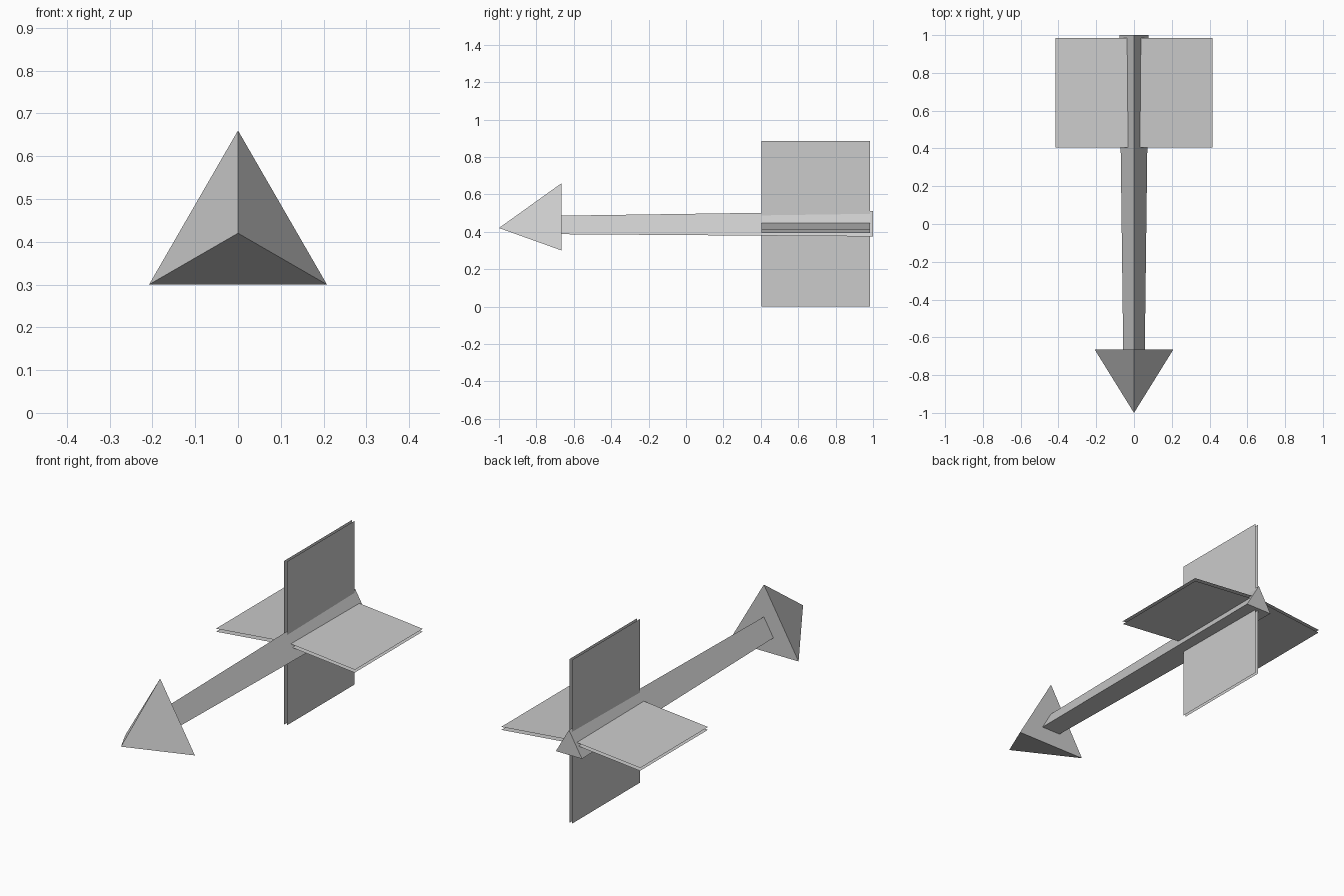
import bpy
import math
from mathutils import Vector

cube = bpy.data.objects.get("Cube")
if cube:
    bpy.data.objects.remove(cube, do_unlink=True)

grey = bpy.data.materials.new("light grey")
grey.use_nodes = True
grey.diffuse_color = (0.6, 0.6, 0.6, 1)
grey.node_tree.nodes["Principled BSDF"].inputs["Base Color"].default_value = (0.6, 0.6, 0.6, 1)

AXIS_Z = 0.42            # height of the arrow's centre line
FIN_FRONT, FIN_BACK = 0.405, 0.985
GAP = 0.008              # half the spacing of the paired fin sheets


def add_mesh(name, verts, faces):
    mesh = bpy.data.meshes.new(name)
    mesh.from_pydata(verts, [], faces)
    mesh.materials.append(grey)
    obj = bpy.data.objects.new(name, mesh)
    bpy.context.collection.objects.link(obj)
    return obj


def three_sided(name, y_front, r_front, y_back, r_back):
    """Three-sided cone or taper along y, with one edge on top."""
    bpy.ops.mesh.primitive_cone_add(
        vertices=3, radius1=r_back, radius2=r_front, depth=y_back - y_front,
        location=(0, (y_front + y_back) / 2, AXIS_Z),
        rotation=(math.radians(90), 0, 0))
    obj = bpy.context.object
    obj.name = name
    # Turn the section so that a corner points straight up
    top = max((obj.data.vertices[i].co for i in range(len(obj.data.vertices))),
              key=lambda c: c.y)
    spin = math.pi / 2 - math.atan2(top.y, top.x)
    for v in obj.data.vertices:
        x, y = v.co.x, v.co.y
        v.co.x = x * math.cos(spin) - y * math.sin(spin)
        v.co.y = x * math.sin(spin) + y * math.cos(spin)
    obj.data.materials.clear()
    obj.data.materials.append(grey)
    return obj


def fin(name, inner, outer):
    """Two parallel open sheets between two (x, z) points, run along y."""
    a, b = Vector(inner), Vector(outer)
    d = (b - a).normalized()
    offset = Vector((-d.y, d.x)) * GAP
    verts, faces = [], []
    for side in (1, -1):
        n = len(verts)
        p, q = a + offset * side, b + offset * side
        verts += [(p.x, FIN_FRONT, p.y), (q.x, FIN_FRONT, q.y),
                  (q.x, FIN_BACK, q.y), (p.x, FIN_BACK, p.y)]
        quad = (n, n + 1, n + 2, n + 3)
        faces.append(quad if side == 1 else quad[::-1])
    return add_mesh(name, verts, faces)


# Arrow head and tapered shaft
three_sided("arrow_head", -1.0, 0.0, -0.665, 0.24)
three_sided("shaft", -0.665, 0.066, 1.0, 0.09)

# Upright fins, and side fins that droop slightly
fin("top_fin", (0, AXIS_Z), (0, 0.885))
fin("bottom_fin", (0, AXIS_Z), (0, 0.0))
fin("left_fin", (0, 0.442), (0.415, 0.402))
fin("right_fin", (0, 0.442), (-0.415, 0.402))
